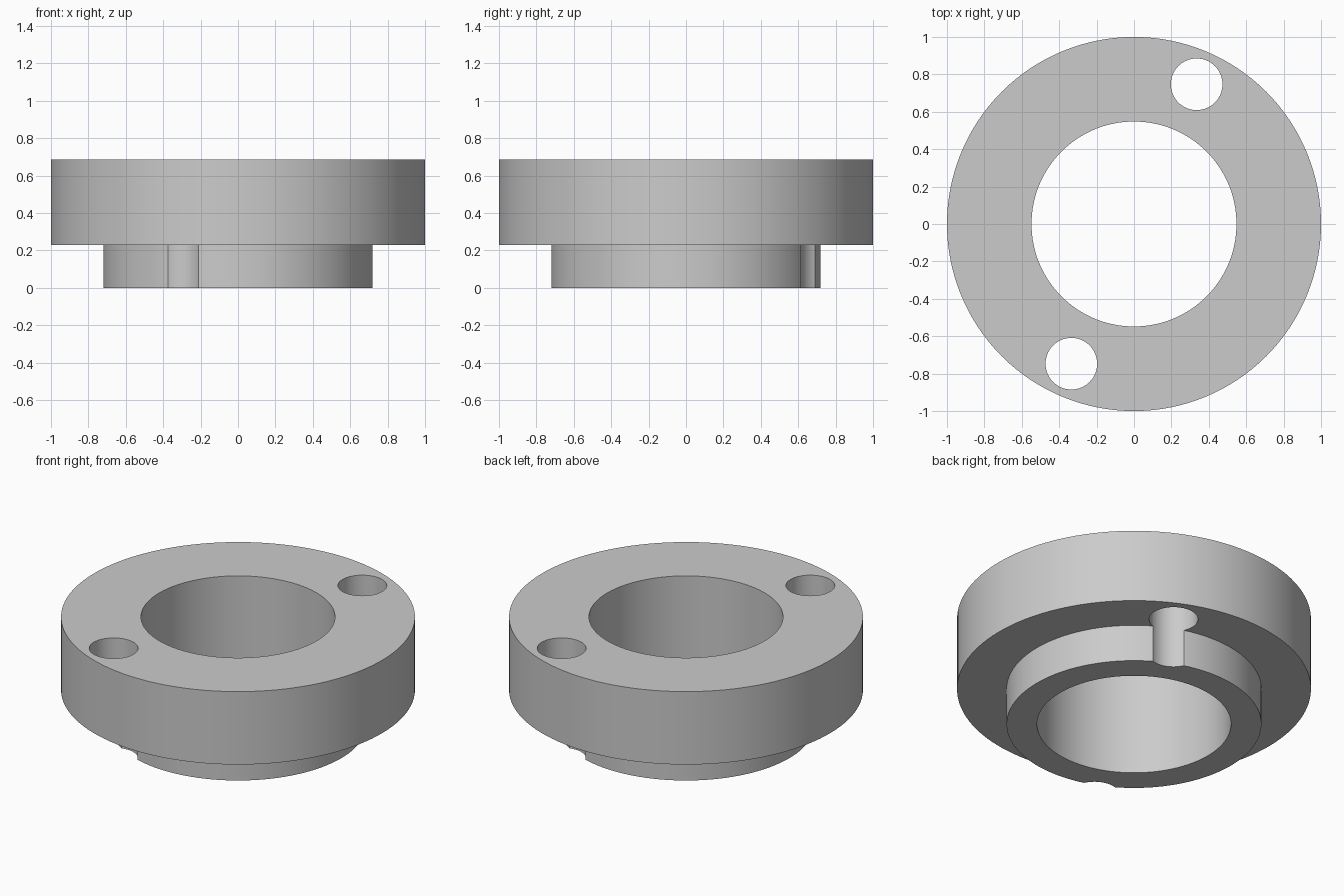
import bpy, bmesh, math

cube = bpy.data.objects.get("Cube")
if cube:
    bpy.data.objects.remove(cube, do_unlink=True)

FLANGE_R, HUB_R, BORE_R = 1.0, 0.72, 0.548
STEP_Z, TOP_Z = 0.23, 0.685
HOLE_R, HOLE_X, HOLE_Y = 0.138, 0.335, 0.747

grey = bpy.data.materials.new("plain grey")
grey.use_nodes = True
colour = (0.6, 0.6, 0.6, 1)
grey.diffuse_color = colour
grey.node_tree.nodes["Principled BSDF"].inputs["Base Color"].default_value = colour


def lathe(name, profile, steps):
    """Revolve a closed (radius, height) profile around z."""
    bm = bmesh.new()
    verts = [bm.verts.new((r, 0, z)) for r, z in profile]
    edges = [bm.edges.new((v, verts[i - 1])) for i, v in enumerate(verts)]
    bmesh.ops.spin(bm, geom=verts + edges, cent=(0, 0, 0), axis=(0, 0, 1),
                   angle=math.tau, steps=steps, use_merge=True)
    bmesh.ops.remove_doubles(bm, verts=bm.verts, dist=1e-5)
    bmesh.ops.recalc_face_normals(bm, faces=bm.faces)
    mesh = bpy.data.meshes.new(name)
    bm.to_mesh(mesh)
    bm.free()
    mesh.materials.append(grey)
    obj = bpy.data.objects.new(name, mesh)
    bpy.context.collection.objects.link(obj)
    return obj


# Stepped ring: wide flange on a narrower hub, with a central bore
ring = lathe("flanged_ring", [
    (BORE_R, 0), (HUB_R, 0), (HUB_R, STEP_Z),
    (FLANGE_R, STEP_Z), (FLANGE_R, TOP_Z), (BORE_R, TOP_Z)], 128)

# Two opposite holes through the flange that also groove the hub
for side in (1, -1):
    bpy.ops.mesh.primitive_cylinder_add(
        vertices=64, radius=HOLE_R, depth=2,
        location=(side * HOLE_X, side * HOLE_Y, TOP_Z / 2))
    cutter = bpy.context.object
    cutter.name = "hole_cutter"
    cutter.data.materials.append(grey)
    cut = ring.modifiers.new("hole", 'BOOLEAN')
    cut.operation = 'DIFFERENCE'
    cut.solver = 'EXACT'
    cut.object = cutter
    bpy.ops.object.select_all(action='DESELECT')
    ring.select_set(True)
    bpy.context.view_layer.objects.active = ring
    bpy.ops.object.modifier_apply(modifier=cut.name)
    bpy.data.objects.remove(cutter, do_unlink=True)

bpy.ops.object.shade_smooth_by_angle(angle=math.radians(30))
